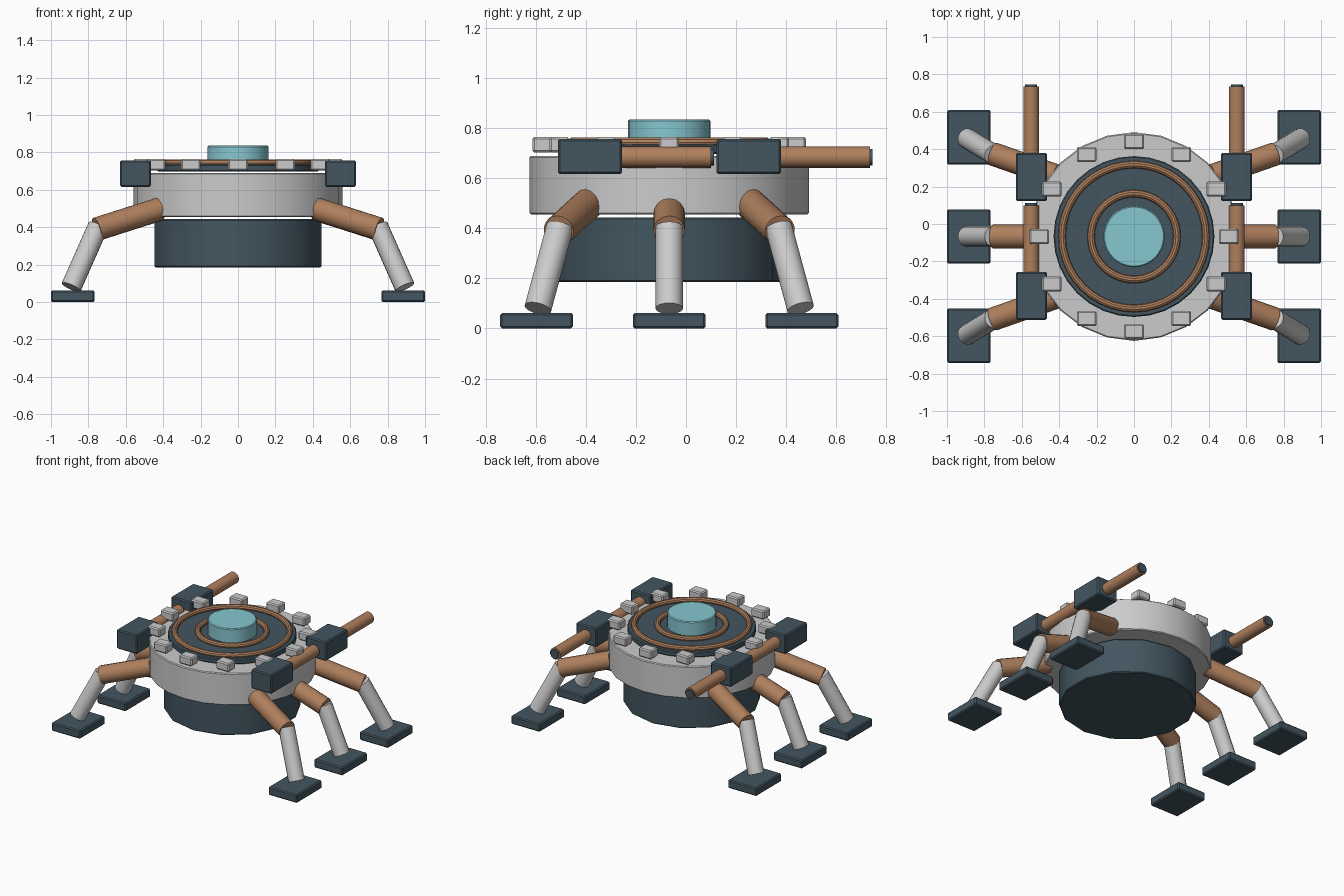
import bpy
from math import sin, cos, pi, radians
from mathutils import Vector

if "Cube" in bpy.data.objects:
    bpy.data.objects.remove(bpy.data.objects["Cube"])

CY = -0.067  # y of the body axis


def material(name, rgb):
    m = bpy.data.materials.new(name)
    m.diffuse_color = (*rgb, 1)
    m.use_nodes = True
    m.node_tree.nodes["Principled BSDF"].inputs["Base Color"].default_value = m.diffuse_color
    return m


DARK = material("dark_slate", (0.056, 0.092, 0.118))
COPPER = material("copper", (0.43, 0.215, 0.11))
GLASS = material("cyan_glass", (0.24, 0.57, 0.63))


def finish(name, mat, bevel, smooth):
    ob = bpy.context.object
    ob.name = ob.data.name = name
    if mat:
        ob.data.materials.append(mat)
    if smooth:
        bpy.ops.object.shade_smooth_by_angle(angle=radians(32))
    if bevel:
        b = ob.modifiers.new("edge_bevel", 'BEVEL')
        b.width, b.segments, b.limit_method = bevel, 1, 'ANGLE'
        b.angle_limit = radians(40)
    return ob


def box(name, centre, size, mat=None, bevel=0.008):
    bpy.ops.mesh.primitive_cube_add(size=1, location=centre)
    bpy.context.object.scale = size
    bpy.ops.object.transform_apply(location=False, rotation=False)
    return finish(name, mat, bevel, False)


def rod(name, a, b, r, sides, mat=None, bevel=0.0):
    a, b = Vector(a), Vector(b)
    d = b - a
    bpy.ops.mesh.primitive_cylinder_add(vertices=sides, radius=r, depth=d.length,
                                        location=(a + b) / 2,
                                        rotation=d.to_track_quat('Z', 'Y').to_euler())
    return finish(name, mat, bevel, True)


def disc(name, r, z0, z1, sides, mat=None, bevel=0.006):
    bpy.ops.mesh.primitive_cylinder_add(vertices=sides, radius=r, depth=z1 - z0,
                                        location=(0, CY, (z0 + z1) / 2))
    return finish(name, mat, bevel, True)


def ring(name, r, z):
    bpy.ops.mesh.primitive_torus_add(major_radius=r, minor_radius=0.02, major_segments=40,
                                     minor_segments=10, location=(0, CY, z))
    return finish(name, COPPER, 0, True)


# body stack
disc("lower_hull", 0.457, 0.186, 0.443, 14, DARK)
disc("upper_hull", 0.558, 0.455, 0.69, 24)
disc("deck_plate", 0.43, 0.697, 0.735, 32, DARK)
ring("outer_deck_ring", 0.385, 0.744)
ring("inner_deck_ring", 0.23, 0.744)
disc("dome_lens", 0.164, 0.72, 0.836, 32, GLASS)

# rim blocks
for i in range(12):
    a = i * pi / 6
    box(f"rim_block_{i + 1}", (0.507 * cos(a), CY + 0.507 * sin(a), 0.734), (0.105, 0.08, 0.062))

for side, s in (("left", -1), ("right", 1)):
    # legs: front, middle, back
    for pos, k in (("front", -1), ("middle", 0), ("back", 1)):
        hip = (0.42 * s, CY + 0.325 * k, 0.497)
        knee = (0.755 * s, CY + 0.442 * k, 0.39)
        ankle = (0.892 * s, CY + 0.525 * k, 0.08)
        rod(f"{side}_{pos}_thigh", hip, knee, 0.063, 16, COPPER)
        rod(f"{side}_{pos}_shin", (0.748 * s, CY + 0.437 * k, 0.405), ankle, 0.055, 16)
        box(f"{side}_{pos}_foot", (0.883 * s, CY + 0.53 * k, 0.031), (0.234, 0.291, 0.062), DARK)
    # side housings with long barrels
    for pos, y in (("front", -0.384), ("back", 0.251)):
        box(f"{side}_{pos}_housing", (0.548 * s, y, 0.687), (0.167, 0.257, 0.141), DARK)
        x, z = 0.55 * s, 0.685
        rod(f"{side}_{pos}_barrel", (x, y, z), (x, y + 0.484, z), 0.043, 14, COPPER)
        rod(f"{side}_{pos}_muzzle", (x, y + 0.46, z), (x, y + 0.495, z), 0.033, 14, DARK)
